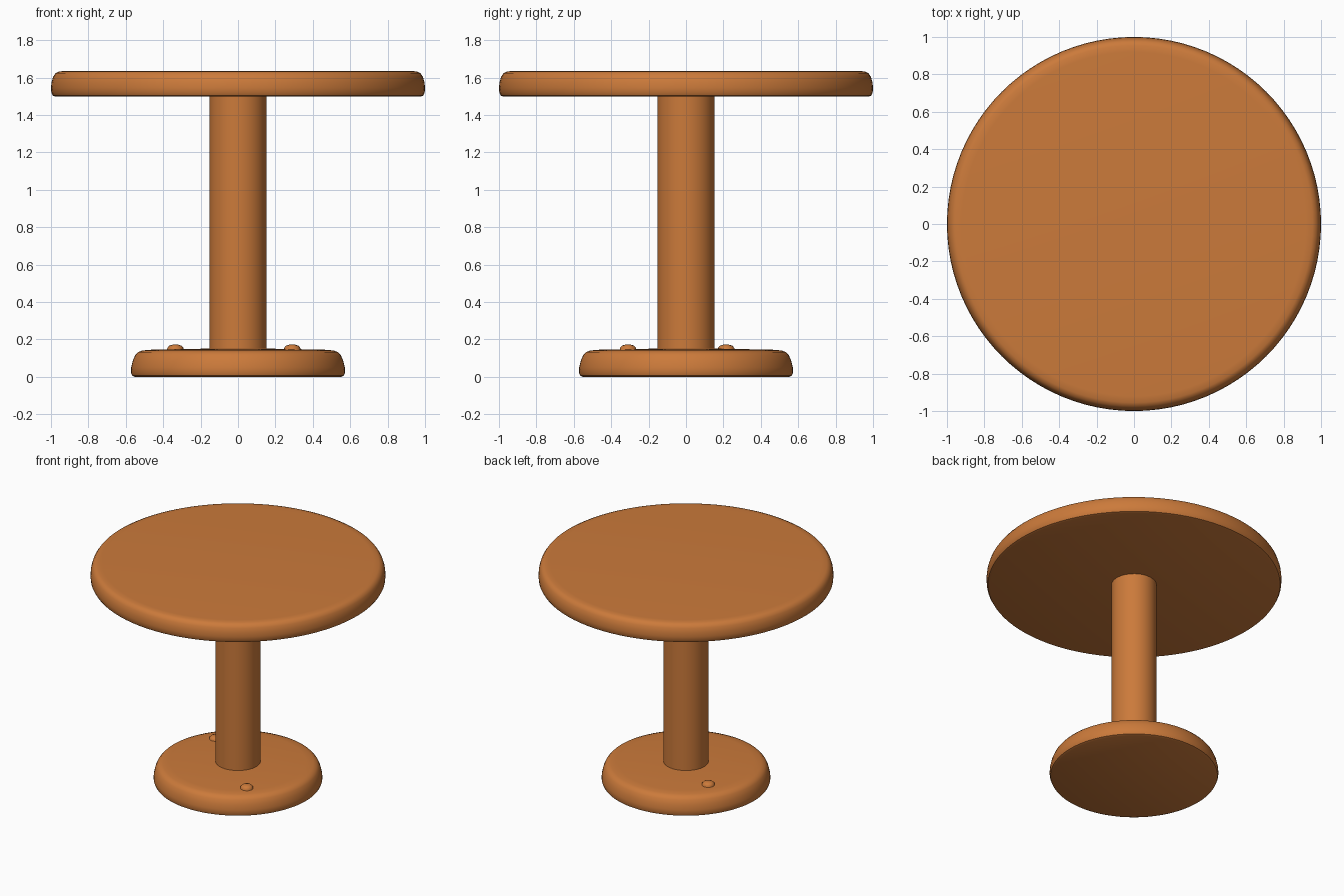
import bpy, bmesh, math

if "Cube" in bpy.data.objects:
    bpy.data.objects.remove(bpy.data.objects["Cube"])

wood = bpy.data.materials.new("warm orange wood")
wood.diffuse_color = (0.60, 0.195, 0.043, 1.0)
wood.use_nodes = True
wood.node_tree.nodes["Principled BSDF"].inputs["Base Color"].default_value = wood.diffuse_color


def lathe(name, profile, segments, centre=(0, 0)):
    """Revolve (radius, z) points about z; end rings are closed with flat caps."""
    bm = bmesh.new()
    rings = []
    for r, z in profile:
        rings.append([bm.verts.new((centre[0] + r * math.cos(2 * math.pi * i / segments),
                                    centre[1] + r * math.sin(2 * math.pi * i / segments), z))
                      for i in range(segments)])
    for low, high in zip(rings, rings[1:]):
        for i in range(segments):
            j = (i + 1) % segments
            bm.faces.new((low[i], low[j], high[j], high[i]))
    bm.faces.new(rings[0][::-1])
    bm.faces.new(rings[-1])
    mesh = bpy.data.meshes.new(name)
    bm.to_mesh(mesh)
    bm.free()
    mesh.materials.append(wood)
    obj = bpy.data.objects.new(name, mesh)
    bpy.context.collection.objects.link(obj)
    bpy.ops.object.select_all(action='DESELECT')
    obj.select_set(True)
    bpy.context.view_layer.objects.active = obj
    bpy.ops.object.shade_smooth_by_angle(angle=math.radians(40))
    return obj


# Round top with a softly rounded rim
lathe("table_top", [(0.975, 1.498), (0.99, 1.503), (0.998, 1.518), (1.0, 1.545),
                    (0.997, 1.575), (0.988, 1.605), (0.975, 1.624),
                    (0.955, 1.633), (0.92, 1.635)], 96)

# Central column
lathe("column", [(0.153, 0.12), (0.153, 1.51)], 48)

# Round foot, leaning inwards towards its upper rim
lathe("base", [(0.552, 0.0), (0.566, 0.006), (0.572, 0.022), (0.571, 0.05),
               (0.563, 0.085), (0.55, 0.115), (0.535, 0.132),
               (0.51, 0.141), (0.46, 0.145), (0.15, 0.151)], 72)

# Two small screw heads on the foot
for label, spot in (("front", (0.29, -0.31)), ("back", (-0.335, 0.215))):
    lathe(label + "_screw_head", [(0.045, 0.135), (0.043, 0.155), (0.032, 0.167),
                                  (0.014, 0.172)], 16, spot)
